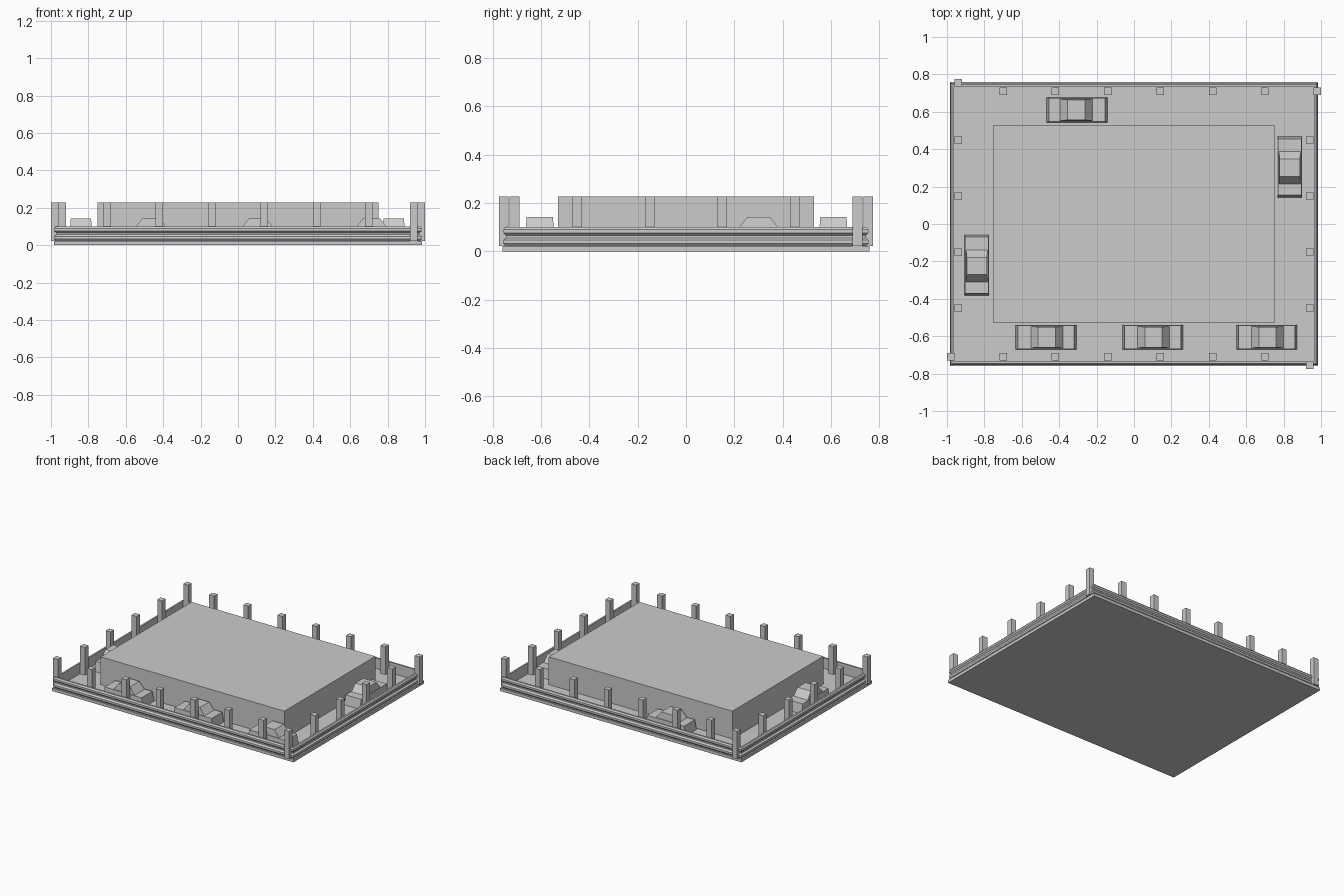
import bpy, bmesh
from math import radians
from mathutils import Matrix

cube = bpy.data.objects.get("Cube")
if cube:
    bpy.data.objects.remove(cube, do_unlink=True)

grey = bpy.data.materials.new("plain grey")
grey.use_nodes = True
grey.diffuse_color = (0.6, 0.6, 0.6, 1)
grey.node_tree.nodes["Principled BSDF"].inputs["Base Color"].default_value = grey.diffuse_color

FLOOR = 0.022
TOP = 0.227


def finish(name, bm):
    bmesh.ops.recalc_face_normals(bm, faces=bm.faces)
    mesh = bpy.data.meshes.new(name)
    bm.to_mesh(mesh)
    bm.free()
    mesh.materials.append(grey)
    obj = bpy.data.objects.new(name, mesh)
    bpy.context.collection.objects.link(obj)
    return obj


def add_block(bm, size, z0, z1, inset=(0, 0), offset=0):
    """Box of the given plan size whose top is inset along x and y."""
    vs = bmesh.ops.create_cube(bm, size=1)["verts"]
    for v in vs:
        up = v.co.z > 0
        for i in (0, 1):
            half = size[i] / 2 - (inset[i] if up else 0)
            v.co[i] = half if v.co[i] > 0 else -half
        v.co.x += offset
        v.co.z = z1 if up else z0
    return vs


# Base plate and central building
for name, size, z0, z1 in (("base_plate", (1.97, 1.52), 0, FLOOR),
                           ("building_block", (1.5, 1.06), FLOOR, TOP)):
    bm = bmesh.new()
    add_block(bm, size, z0, z1)
    finish(name, bm)

# Corrugated guard rail, its section swept around the rectangle
section = [(0, FLOOR), (0.012, FLOOR), (0.02, 0.032), (0.02, 0.046),
           (0.009, 0.056), (0.009, 0.066), (0.02, 0.076), (0.02, 0.09),
           (0.012, 0.1), (0, 0.1)]
bm = bmesh.new()
rings = [[bm.verts.new((sx * (0.962 + d), sy * (0.735 + d), z)) for d, z in section]
         for sx, sy in ((-1, -1), (1, -1), (1, 1), (-1, 1))]
n = len(section)
for k in range(4):
    a, b = rings[k], rings[(k + 1) % 4]
    for i in range(n):
        j = (i + 1) % n
        bm.faces.new((a[i], b[i], b[j], a[j]))
finish("guard_rail", bm)

# Posts: a row inside each rail plus one corner post at its end
spots = []
for s in (-1, 1):
    spots += [(0.14 * k, s * 0.71) for k in range(-5, 6, 2)]
    spots += [(s * 0.94, 0.15 * k) for k in range(-3, 4, 2)]
    spots += [(s * 0.98, s * 0.71), (s * 0.94, -s * 0.754)]
bm = bmesh.new()
for x, y in spots:
    post = add_block(bm, (0.04, 0.04), FLOOR, TOP)
    bmesh.ops.translate(bm, verts=post, vec=(x, y, 0))
finish("rail_posts", bm)

# Parked cars: sloped body with a tapered cabin
cars = [(-0.47, -0.605, 0), (0.1, -0.605, 0), (0.71, -0.605, 0),
        (-0.305, 0.61, 180), (-0.84, -0.22, -90), (0.833, 0.305, -90)]
for i, (x, y, turn) in enumerate(cars, 1):
    place = Matrix.Translation((x, y, 0)) @ Matrix.Rotation(radians(turn), 4, "Z")
    for part, args in (("body", ((0.325, 0.132), FLOOR, 0.092, (0.012, 0.003))),
                       ("cabin", ((0.172, 0.116), 0.092, 0.143, (0.04, 0.004), 0.004))):
        bm = bmesh.new()
        add_block(bm, *args)
        bm.transform(place)
        finish(f"car_{part}_{i}", bm)
